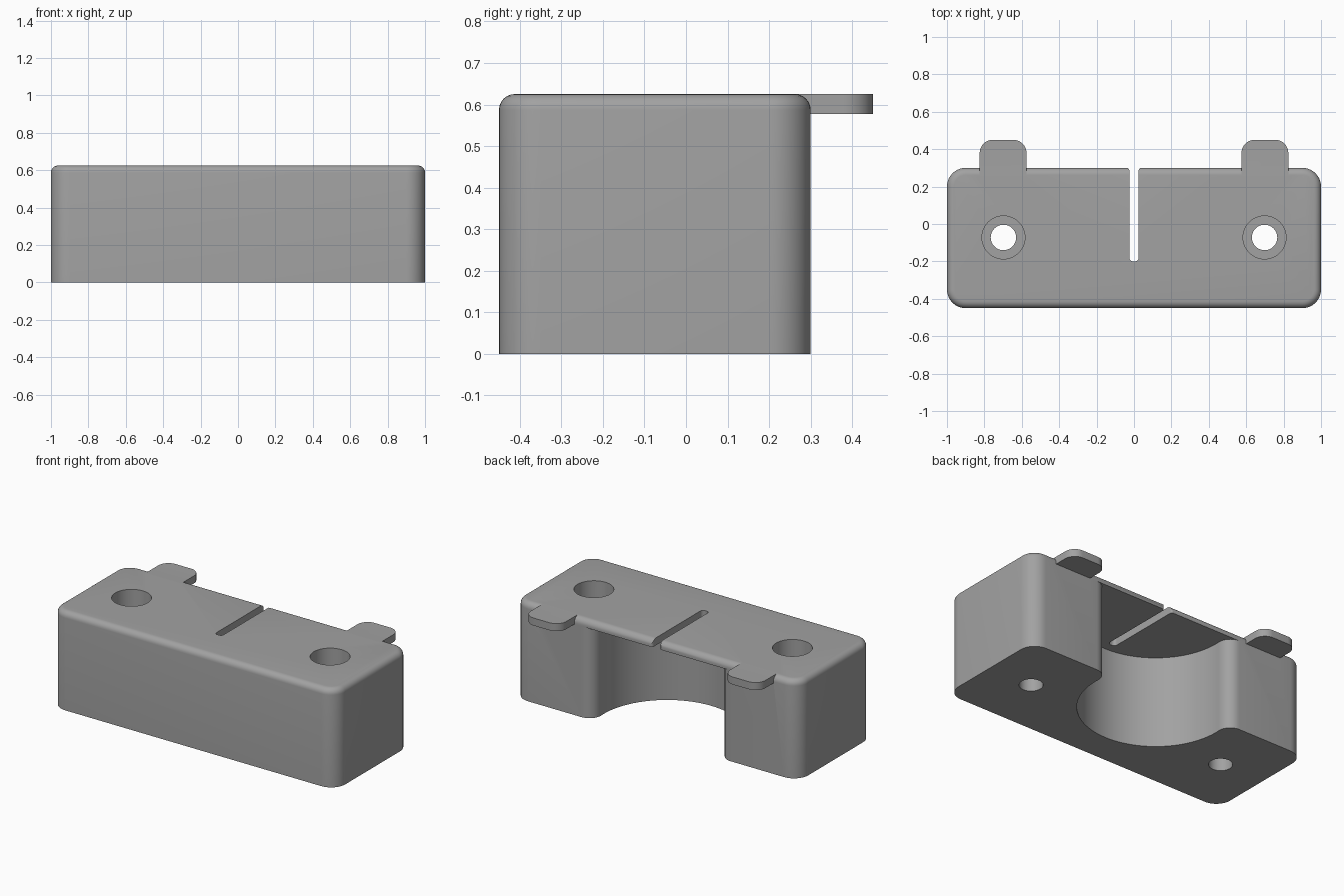
import bpy, bmesh, math

if "Cube" in bpy.data.objects:
    bpy.data.objects.remove(bpy.data.objects["Cube"])

grey = bpy.data.materials.new("grey plastic")
grey.diffuse_color = (0.36, 0.36, 0.36, 1)
grey.use_nodes = True
grey.node_tree.nodes["Principled BSDF"].inputs["Base Color"].default_value = grey.diffuse_color


def arc(cx, cy, r, a0, a1, n):
    """Points along an arc, angles in degrees."""
    angles = [math.radians(a0 + (a1 - a0) * i / n) for i in range(n + 1)]
    return [(cx + r * math.cos(a), cy + r * math.sin(a)) for a in angles]


def rounded_rect(x0, x1, y0, y1, r_front, r_back, n=10):
    pts = []
    for cx, cy, r, a in ((x1, y1, r_back, 0), (x0, y1, r_back, 90),
                         (x0, y0, r_front, 180), (x1, y0, r_front, 270)):
        if r == 0:
            pts.append((cx, cy))
            continue
        ox = cx - r if cx == x1 else cx + r
        oy = cy - r if cy == y1 else cy + r
        pts += arc(ox, oy, r, a, a + 90, n)
    return pts


def mirrored(half):
    """Close a right-hand half profile whose last point is on or near x = 0."""
    left = [(-x, y) for x, y in reversed(half) if abs(x) > 1e-5]
    return half + left


def prism(name, pts, z0, z1, top_round=0.0):
    """Extrude an outline, optionally rounding its top rim."""
    bm = bmesh.new()
    base = bm.faces.new([bm.verts.new((x, y, z0)) for x, y in pts])
    ext = bmesh.ops.extrude_face_region(bm, geom=[base])
    for v in [g for g in ext["geom"] if isinstance(g, bmesh.types.BMVert)]:
        v.co.z = z1
    bmesh.ops.recalc_face_normals(bm, faces=bm.faces)
    if top_round:
        rim = [e for e in bm.edges if all(v.co.z > z1 - 1e-5 for v in e.verts)]
        bmesh.ops.bevel(bm, geom=rim, offset=top_round, segments=6,
                        profile=0.5, affect='EDGES')
    mesh = bpy.data.meshes.new(name)
    bm.to_mesh(mesh)
    bm.free()
    mesh.materials.append(grey)
    obj = bpy.data.objects.new(name, mesh)
    bpy.context.collection.objects.link(obj)
    return obj


def combine(target, tool, operation):
    mod = target.modifiers.new(tool.name, 'BOOLEAN')
    mod.operation, mod.solver, mod.object = operation, 'EXACT', tool
    bpy.context.view_layer.objects.active = target
    bpy.ops.object.modifier_apply(modifier=mod.name)
    bpy.data.objects.remove(tool)


TOP, BACK, ROOF = 0.625, 0.30, 0.577

# Main block with rounded corners and a softened top rim
body = prism("clamp_body", rounded_rect(-1, 1, -0.45, BACK, 0.1, 0.1),
             0, TOP, top_round=0.038)

# Round cavity open at the back, with filleted mouth
R, r, cy = 0.445, 0.08, 0.19
fy = BACK - r
fx = math.sqrt((R + r) ** 2 - (fy - cy) ** 2)
t = math.degrees(math.atan2(fy - cy, fx))
half = ([(fx, 0.4)] + arc(fx, fy, r, 90, 180 + t, 10)
        + arc(0, cy, R, t, -90, 32)[1:])
combine(body, prism("cavity_cutter", mirrored(half), -0.1, ROOF), 'DIFFERENCE')

# Narrow slot through the thin roof, rounded at both ends
w, m, e = 0.025, 0.015, 0.02
half = ([(w + m, 0.4)] + arc(w + m, BACK - m, m, 90, 180, 5)
        + arc(w - e, -0.2 + e, e, 0, -90, 6))
combine(body, prism("slot_cutter", mirrored(half), 0.5, 0.7), 'DIFFERENCE')

# Two rear tabs and two counterbored screw holes
for s in (-1, 1):
    tab = prism("rear_tab", rounded_rect(s * 0.7 - 0.125, s * 0.7 + 0.125,
                                         0.25, 0.45, 0, 0.07), ROOF, TOP)
    combine(body, tab, 'UNION')
    for radius, z0 in ((0.068, -0.1), (0.115, 0.32)):
        ring = arc(s * 0.698, -0.072, radius, 0, 360, 48)[:-1]
        combine(body, prism("hole_cutter", ring, z0, 0.8), 'DIFFERENCE')

# Smooth shading with crisp edges
bpy.ops.object.select_all(action='DESELECT')
body.select_set(True)
bpy.context.view_layer.objects.active = body
bpy.ops.object.shade_smooth_by_angle(angle=math.radians(30))
